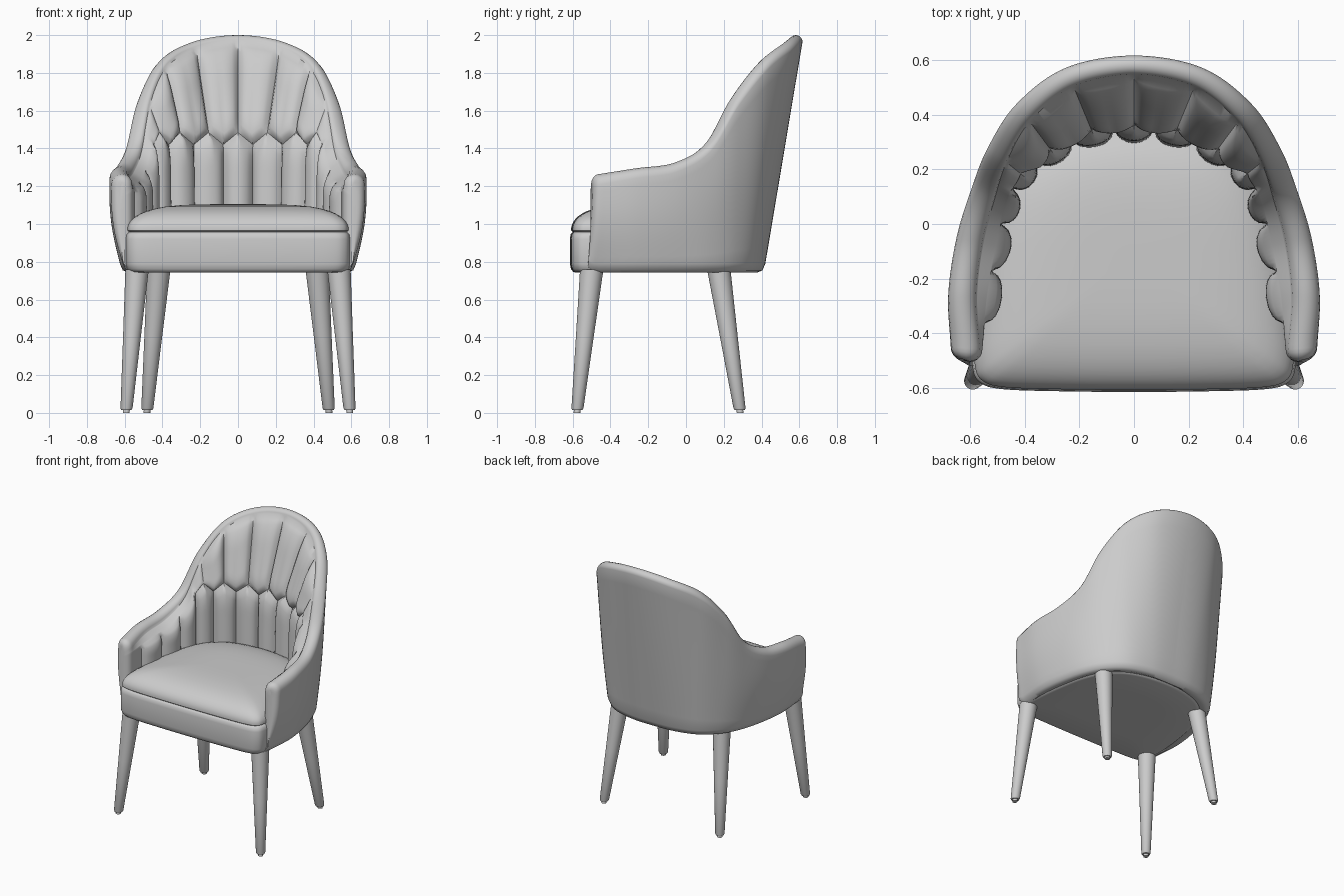
import bpy, bmesh
from math import sin, cos, pi, sqrt
from mathutils import Vector

if "Cube" in bpy.data.objects:
    bpy.data.objects.remove(bpy.data.objects["Cube"])


def make_object(name, bm, angle=50):
    bmesh.ops.recalc_face_normals(bm, faces=bm.faces)
    me = bpy.data.meshes.new(name)
    bm.to_mesh(me)
    bm.free()
    ob = bpy.data.objects.new(name, me)
    bpy.context.collection.objects.link(ob)
    bpy.ops.object.select_all(action='DESELECT')
    ob.select_set(True)
    bpy.context.view_layer.objects.active = ob
    bpy.ops.object.shade_smooth_by_angle(angle=angle * pi / 180)
    return ob


def loft(name, rings, angle=50):
    """Skin closed rings of points and cap both ends."""
    bm = bmesh.new()
    vs = [[bm.verts.new(p) for p in r] for r in rings]
    n = len(vs[0])
    for a, b in zip(vs, vs[1:]):
        for i in range(n):
            j = (i + 1) % n
            bm.faces.new((a[i], a[j], b[j], b[i]))
    bm.faces.new(vs[0])
    bm.faces.new(vs[-1])
    return make_object(name, bm, angle)


def spline(p0, p1, p2, p3, t):
    return [0.5 * (2*b + (c-a)*t + (2*a-5*b+4*c-d)*t*t + (3*b-a-3*c+d)*t**3)
            for a, b, c, d in zip(p0, p1, p2, p3)]


# ---- Tufted wraparound shell ----
# Stations from back centre to arm front, one per tuft:
# rim x, y, z | bottom x, y | inner wall x, y
HALF = [(0, .617, 2.0, 0, .42, 0, .345),
        (.25, .572, 1.965, .18, .41, .15, .33),
        (.43, .44, 1.865, .35, .36, .30, .265),
        (.535, .28, 1.67, .47, .26, .41, .18),
        (.595, .13, 1.43, .55, .12, .465, .07),
        (.65, -.05, 1.325, .60, -.06, .50, -.08),
        (.68, -.26, 1.295, .625, -.26, .535, -.27),
        (.67, -.45, 1.265, .61, -.47, .555, -.46)]
HALF.append(tuple(2*a - b for a, b in zip(HALF[-1], HALF[-2])))


def flip(s):
    return (-s[0], s[1], s[2], -s[3], s[4], -s[5], s[6])


def station(p):
    """Station values at p >= 0."""
    i = min(int(p), 6)
    prev = HALF[i-1] if i else flip(HALF[1])
    return spline(prev, HALF[i], HALF[i+1], HALF[i+2], p - i)


def puff(s):
    return max(0, 1 - abs(s)**2.2)**0.6


def ease(f):
    return sqrt(1 - (1 - max(0, min(f, 1)))**2)


def section(p):
    """Closed cross-section of the shell wall at tuft coordinate p."""
    rx, ry, rz, bx, by, ix, iy = station(p)
    R, B, I = Vector((rx, ry, 0)), Vector((bx, by, 0)), Vector((ix, iy, 0))
    n = (I - R).normalized()
    th = .07 + .04 * p / 7
    r = th / 2
    Z = Vector((0, 0, 1))
    pts = [I + Z*.76, B + n*.045 + Z*.742, B + n*.015 + Z*.755]
    # outer face
    for k in range(13):
        t = k / 12
        bulge = .022 * sin(pi * t) * p / 7
        pts.append(B.lerp(R, t) - n*bulge + Z*(.79 + (rz - r - .79)*t))
    # rounded rim
    for k in range(1, 9):
        a = pi * k / 8
        pts.append(R + n*(r - r*cos(a)) + Z*(rz - r + r*sin(a)))
    Q = R + n*th
    s_low = 2 * (p - round(p))
    s_up = 2 * (p - .5 - round(p - .5))
    zb = min(1.42 + .065*(1 - abs(s_low)), rz - r - .03)
    M = I.lerp(Q, .08)
    top = rz - r
    amp = .055 * max(0, min((top - zb - .03) / .3, 1))
    # upper tuft row
    for k in range(1, 19):
        f = k / 18
        b = amp * puff(s_up) * ease(f/.35) * ease((1-f)/.25)
        pts.append(Q.lerp(M, f) + n*b + Z*(top + (zb - top)*f))
    # lower tuft row
    low = .052 if p <= 6.5 else 0
    for k in range(1, 17):
        f = k / 16
        b = low * puff(s_low) * ease(f/.3)
        pts.append(M.lerp(I, f) + n*b + Z*(zb + (.93 - zb)*f))
    return pts


def arm_end(a):
    """Rounded front end of an arm."""
    base = section(7)
    d = .045 * (1 - cos(a))
    xs, zs = [v.x for v in base], [v.z for v in base]
    cx, w = (max(xs) + min(xs))/2, max(xs) - min(xs)
    cz, h = (max(zs) + min(zs))/2, max(zs) - min(zs)
    return [Vector((cx + (v.x-cx)*(1-2*d/w), v.y - .045*sin(a),
                    cz + (v.z-cz)*(1-2*d/h))) for v in base]


STEPS = 12
half = [section(k / STEPS) for k in range(7*STEPS + 1)]
half += [arm_end(pi/2 * k/5) for k in range(1, 6)]
mirrored = [[Vector((-v.x, v.y, v.z)) for v in r] for r in half[:0:-1]]
loft("tufted_shell", mirrored + half)

# ---- Seat base and cushion share one plan outline ----
PLAN = [(0, -.615), (.25, -.613), (.48, -.605), (.565, -.58), (.592, -.52),
        (.59, -.4), (.57, -.2), (.52, .05), (.43, .22), (.27, .33), (0, .37)]
loop = PLAN + [(-x, y) for x, y in PLAN[-2:0:-1]]
m = len(loop)
outline = [spline(loop[i-1], loop[i], loop[(i+1) % m], loop[(i+2) % m], k/6)
           for i in range(m) for k in range(6)]
CY = -.12


def ring(s, z):
    return [(x*s, CY + (y-CY)*s, z) for x, y in outline]


loft("seat_base", [ring(s, z) for s, z in
     [(.5, .742), (.93, .742), (.965, .747), (.988, .762), (1, .79),
      (1, .92), (.992, .945), (.97, .957), (.5, .957)]])

dome = [ring(.5, .95), ring(.96, .955), ring(.985, .965)]
for s in (.985, .975, .96, .94, .91, .87, .82, .75, .65, .5, .35, .2, .08):
    dome.append(ring(s, .97 + .135 * sqrt(1 - (s/.987)**4)))
loft("seat_cushion", dome)


# ---- Splayed tapered legs with small foot glides ----
def leg(name, top, foot):
    rings = []
    for z, r in ((0, .018), (.015, .018), (.015, .027), (.025, .032),
                 (.4, .047), (.76, .062)):
        t = z / .75
        cx, cy = foot[0] + (top[0]-foot[0])*t, foot[1] + (top[1]-foot[1])*t
        rings.append([(cx + r*cos(2*pi*k/32), cy + r*sin(2*pi*k/32), z)
                      for k in range(32)])
    loft(name, rings, 35)


for side, sx in (("left", -1), ("right", 1)):
    leg("front_leg_" + side, (.535*sx, -.5), (.592*sx, -.577))
    leg("back_leg_" + side, (.42*sx, .175), (.482*sx, .287))
